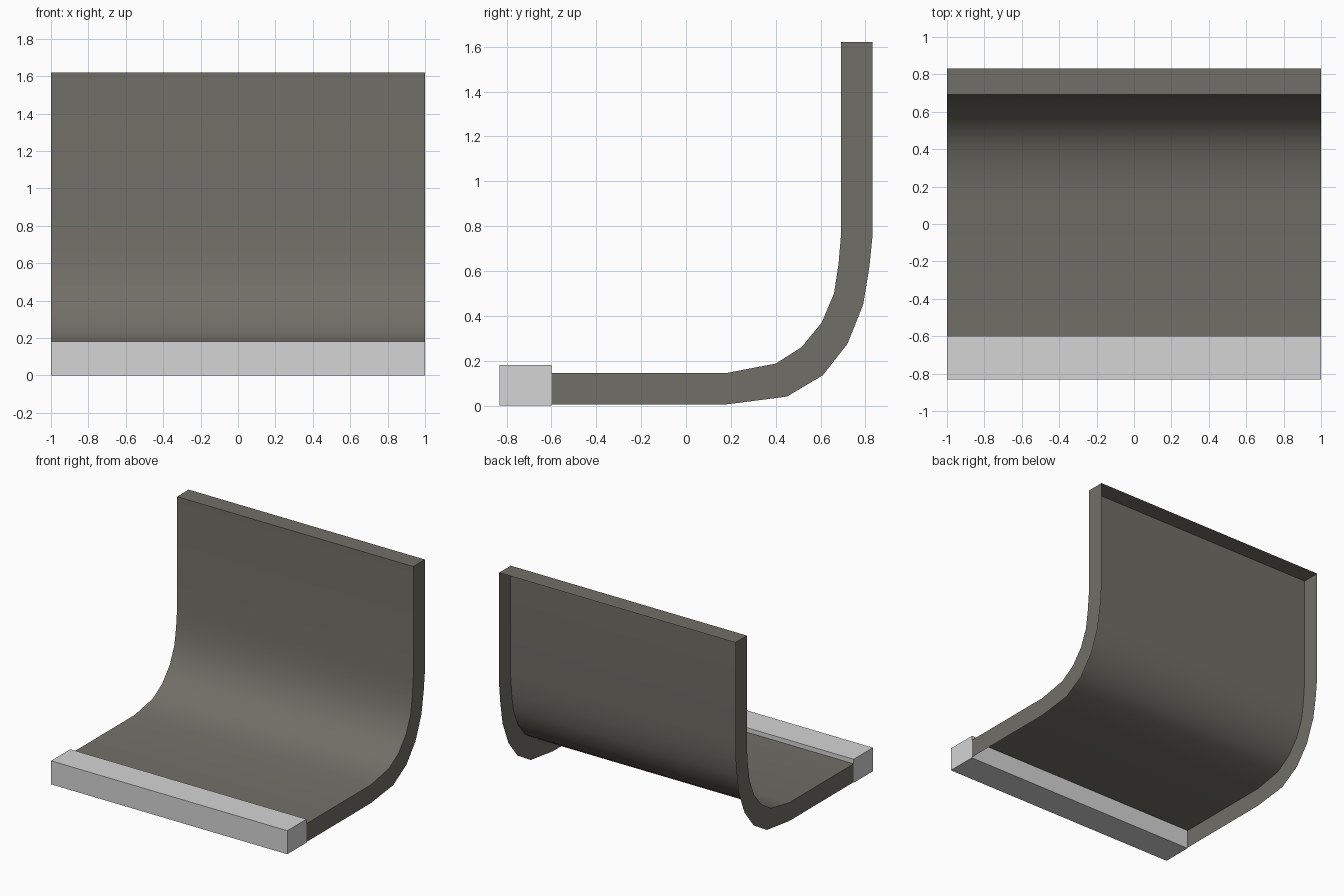
import bpy
import bmesh
import math

if "Cube" in bpy.data.objects:
    bpy.data.objects.remove(bpy.data.objects["Cube"])


def material(name, rgb):
    m = bpy.data.materials.new(name)
    m.diffuse_color = (*rgb, 1.0)
    m.use_nodes = True
    m.node_tree.nodes["Principled BSDF"].inputs["Base Color"].default_value = m.diffuse_color
    return m


def make_object(name, bm, mat):
    mesh = bpy.data.meshes.new(name)
    bm.to_mesh(mesh)
    bm.free()
    mesh.materials.append(mat)
    ob = bpy.data.objects.new(name, mesh)
    bpy.context.collection.objects.link(ob)
    return ob


stone = material("warm dark grey", (0.165, 0.158, 0.135))
edge_grey = material("light grey", (0.66, 0.66, 0.66))

# Side profile (y, z) from the floor front to the wall top
inner = [(-0.6, 0.145), (0.18, 0.145), (0.40, 0.187), (0.515, 0.26), (0.605, 0.37),
         (0.66, 0.50), (0.68, 0.63), (0.692, 0.77), (0.692, 1.62)]
outer = [(-0.6, 0.005), (0.18, 0.005), (0.45, 0.04), (0.61, 0.135), (0.72, 0.275),
         (0.79, 0.45), (0.818, 0.62), (0.832, 0.76), (0.832, 1.62)]

# Curved floor and wall: inner skin, both ends and top rim, open on the outside
bm = bmesh.new()
rows = {}
for x in (-1, 1):
    rows[x] = ([bm.verts.new((x, y, z)) for y, z in inner],
               [bm.verts.new((x, y, z)) for y, z in outer])
(li, lo), (ri, ro) = rows[-1], rows[1]
for i in range(len(inner) - 1):
    bm.faces.new((li[i], ri[i], ri[i + 1], li[i + 1]))
    bm.faces.new((ri[i], ro[i], ro[i + 1], ri[i + 1]))
    bm.faces.new((li[i], li[i + 1], lo[i + 1], lo[i]))
bm.faces.new((li[-1], ri[-1], ro[-1], lo[-1]))
shell = make_object("curved_wall", bm, stone)

# Smooth the bend, keep the rims sharp
bpy.context.view_layer.objects.active = shell
shell.select_set(True)
bpy.ops.object.shade_smooth_by_angle(angle=math.radians(40))

# Front edge strip
bm = bmesh.new()
bmesh.ops.create_cube(bm, size=1)
for v in bm.verts:
    v.co = (v.co.x * 2, v.co.y * 0.232 - 0.716, v.co.z * 0.18 + 0.09)
make_object("front_strip", bm, edge_grey)
